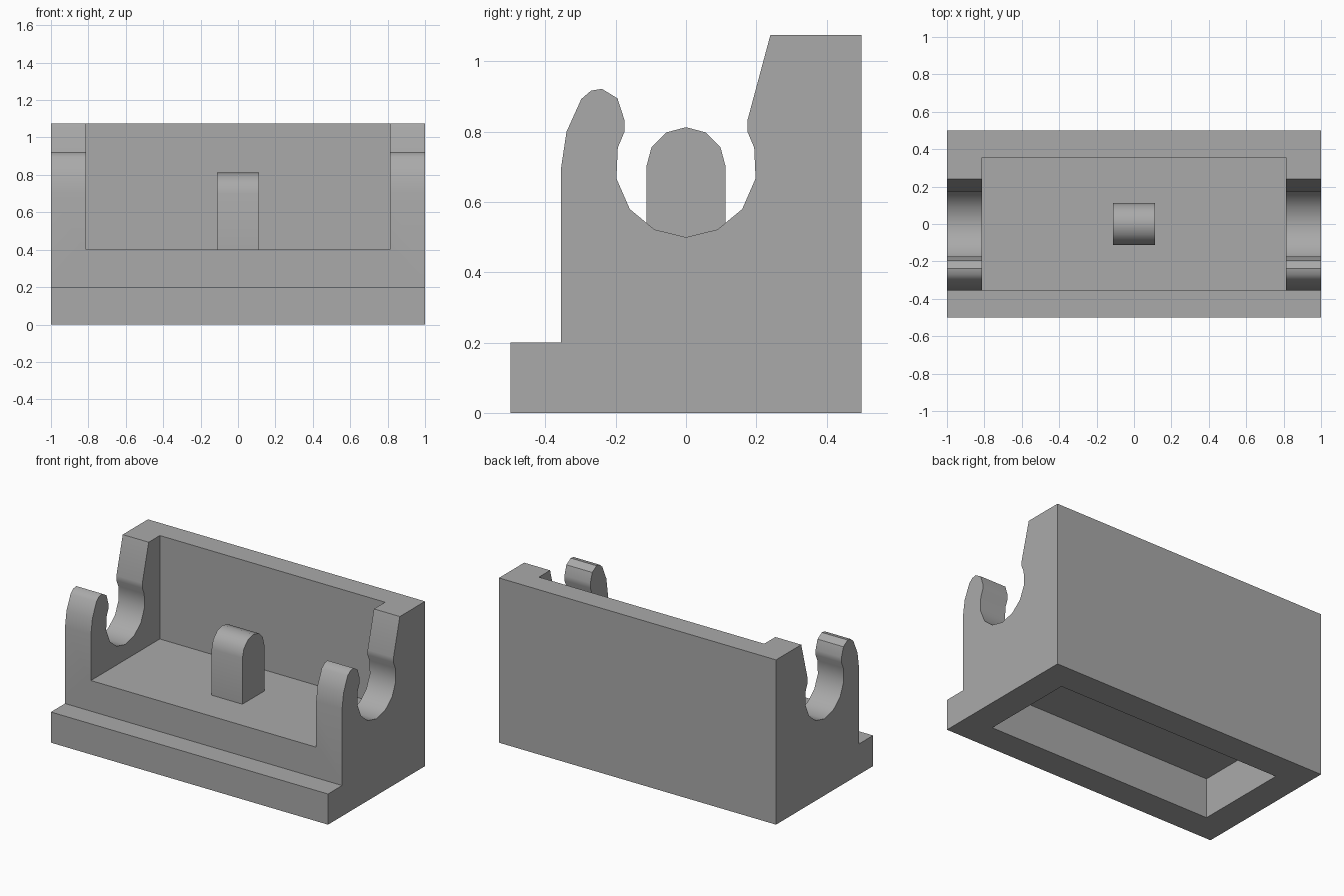
import bpy, bmesh, math

cube = bpy.data.objects.get("Cube")
if cube:
    bpy.data.objects.remove(cube, do_unlink=True)

grey = bpy.data.materials.new("plain grey")
grey.use_nodes = True
colour = (0.4, 0.4, 0.4, 1)
grey.diffuse_color = colour
grey.node_tree.nodes["Principled BSDF"].inputs["Base Color"].default_value = colour


def extrude_profile(name, profile, half_width):
    """Extrude a closed (y, z) profile along x, centred on x = 0."""
    bm = bmesh.new()
    face = bm.faces.new([bm.verts.new((-half_width, y, z)) for y, z in profile])
    new = bmesh.ops.extrude_face_region(bm, geom=[face])["geom"]
    verts = [v for v in new if isinstance(v, bmesh.types.BMVert)]
    bmesh.ops.translate(bm, verts=verts, vec=(2 * half_width, 0, 0))
    bmesh.ops.recalc_face_normals(bm, faces=bm.faces)
    mesh = bpy.data.meshes.new(name)
    bm.to_mesh(mesh)
    bm.free()
    mesh.materials.append(grey)
    obj = bpy.data.objects.new(name, mesh)
    bpy.context.collection.objects.link(obj)
    return obj


def activate(obj):
    bpy.ops.object.select_all(action="DESELECT")
    obj.select_set(True)
    bpy.context.view_layer.objects.active = obj


def cut_box(obj, half_width, y0, y1, z0, z1):
    """Cut a box out of an object, then discard the cutter."""
    cutter = extrude_profile("cutter", [(y0, z0), (y1, z0), (y1, z1), (y0, z1)], half_width)
    cutter.hide_render = True
    mod = obj.modifiers.new("cut", "BOOLEAN")
    mod.operation = "DIFFERENCE"
    mod.solver = "EXACT"
    mod.object = cutter
    activate(obj)
    bpy.ops.object.modifier_apply(modifier=mod.name)
    bpy.data.objects.remove(cutter, do_unlink=True)


def smooth(obj):
    activate(obj)
    bpy.ops.object.shade_smooth_by_angle(angle=math.radians(32))


# Holder body: stepped base, hooked front prong, round cradle, tall back
front_prong = [(-0.5, 0), (-0.5, 0.2), (-0.355, 0.2), (-0.355, 0.7), (-0.34, 0.8),
               (-0.298, 0.893), (-0.27, 0.917), (-0.239, 0.922), (-0.195, 0.895)]
cradle_half = [(-0.175, 0.833), (-0.175, 0.8), (-0.194, 0.755), (-0.198, 0.667),
               (-0.16, 0.58), (-0.09, 0.522)]
cradle = cradle_half + [(0, 0.5)] + [(-y, z) for y, z in reversed(cradle_half)]
back = [(0.24, 1.075), (0.5, 1.075), (0.5, 0)]
body = extrude_profile("holder_body", front_prong + cradle + back, 1)

# Open tray between the end cheeks, and the recess underneath
cut_box(body, 0.813, -0.7, 0.355, 0.4, 1.5)
cut_box(body, 0.813, -0.313, 0.313, -0.2, 0.26)
smooth(body)

# Round-topped post in the middle of the tray
radius = 0.113
arch = [(radius * math.cos(a), 0.7 + radius * math.sin(a))
        for a in (math.pi * i / 6 for i in range(7))]
post = extrude_profile("centre_post", [(-radius, 0.4), (radius, 0.4)] + arch, 0.111)
smooth(post)
